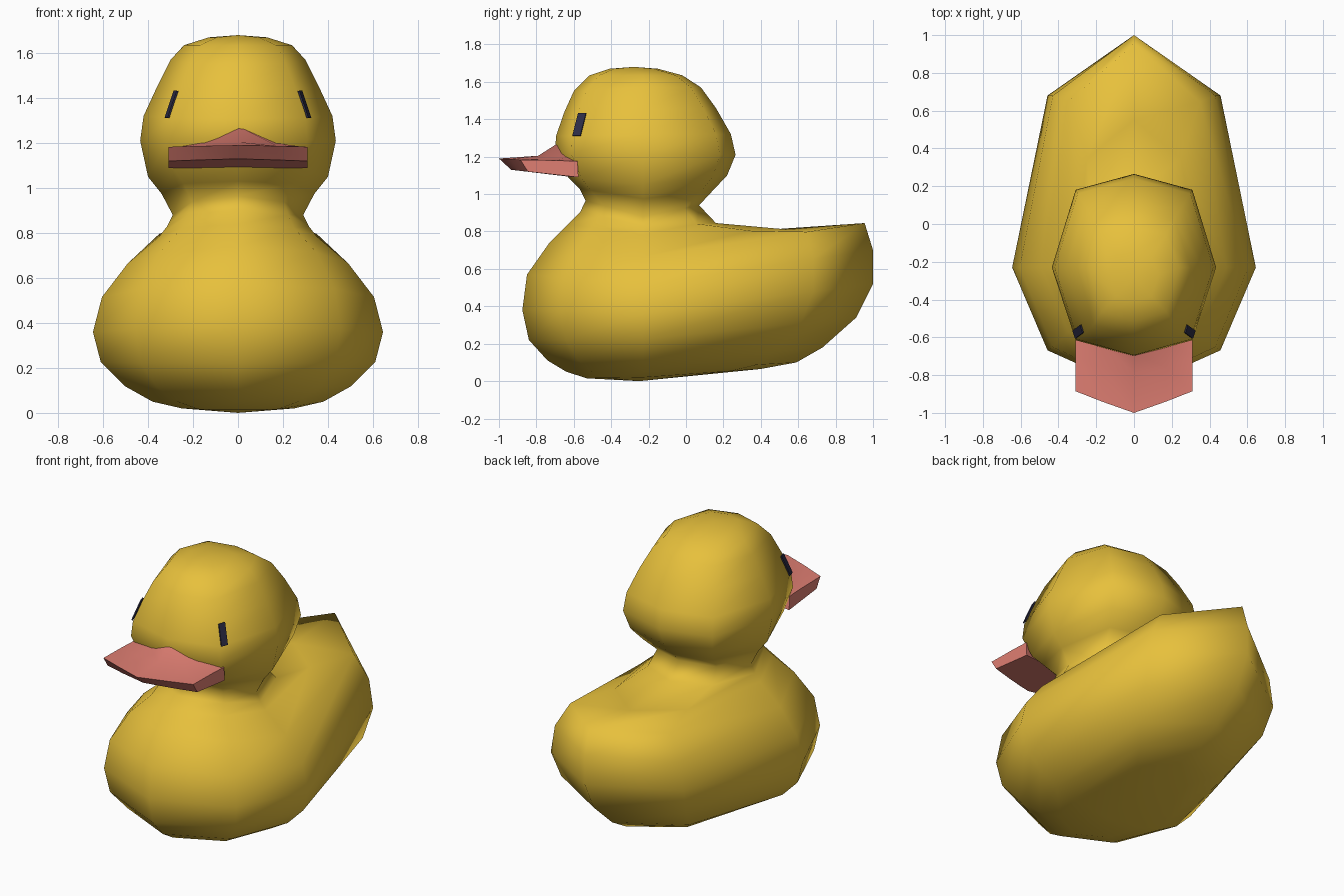
import bpy, bmesh
from mathutils import Vector
from mathutils.bvhtree import BVHTree

if "Cube" in bpy.data.objects:
    bpy.data.objects.remove(bpy.data.objects["Cube"])


def material(name, rgb):
    m = bpy.data.materials.new(name)
    m.diffuse_color = (*rgb, 1)
    m.use_nodes = True
    m.node_tree.nodes["Principled BSDF"].inputs["Base Color"].default_value = m.diffuse_color
    return m


YELLOW = material("warm yellow", (0.80, 0.53, 0.045))
CORAL = material("coral pink", (0.74, 0.21, 0.17))
NAVY = material("dark navy", (0.025, 0.025, 0.06))


def finish(bm, name, mat, smooth_angle=None):
    bmesh.ops.recalc_face_normals(bm, faces=bm.faces)
    for f in bm.faces:
        f.smooth = smooth_angle is not None
    mesh = bpy.data.meshes.new(name)
    bm.to_mesh(mesh)
    if smooth_angle is not None:
        mesh.set_sharp_from_angle(angle=smooth_angle)
    ob = bpy.data.objects.new(name, mesh)
    bpy.context.collection.objects.link(ob)
    mesh.materials.append(mat)
    return ob


def loft(bm, sections):
    """Bridge closed loops of equal length; returns the vertex loops."""
    loops = [[bm.verts.new(p) for p in s] for s in sections]
    for a, b in zip(loops, loops[1:]):
        for i in range(len(a)):
            j = (i + 1) % len(a)
            bm.faces.new((a[i], a[j], b[j], b[i]))
    return loops


def fan(bm, loop, tip):
    v = bm.verts.new(tip)
    for i in range(len(loop)):
        bm.faces.new((loop[i], loop[(i + 1) % len(loop)], v))


def ring(half_width, side_z, fy, fz, by, bz, kf, kb, side_y=-0.23):
    """Eight-sided bent ring through front, side and back points."""
    front, side, back = Vector((0, fy, fz)), Vector((half_width, side_y, side_z)), Vector((0, by, bz))
    d1, d2 = side.lerp(front, kf), side.lerp(back, kb)
    d1.x = d2.x = half_width * 0.71
    mirror = [Vector((-p.x, p.y, p.z)) for p in (d2, side, d1)]
    return [front, d1, side, d2, back] + mirror


# Body and head: one smooth skin over stacked rings
# (half width, side z, front y, front z, back y, back z)
torso = [
    (0.25, 0.02, -0.53, 0.015, 0.40, 0.065),
    (0.38, 0.05, -0.64, 0.05, 0.59, 0.10),
    (0.505, 0.12, -0.74, 0.11, 0.73, 0.18),
    (0.61, 0.225, -0.84, 0.22, 0.91, 0.34),
    (0.645, 0.36, -0.875, 0.38, 1.00, 0.52),
    (0.605, 0.515, -0.85, 0.57, 1.00, 0.70),
    (0.49, 0.665, -0.73, 0.74, 0.955, 0.845),
    (0.35, 0.785, -0.63, 0.84, 0.55, 0.81),
    (0.315, 0.83, -0.565, 0.905, 0.16, 0.845),
    (0.29, 0.88, -0.537, 0.965, 0.07, 0.94),
]
head = [
    (0.34, 0.975, -0.57, 1.03, 0.14, 1.015),
    (0.40, 1.05, -0.63, 1.09, 0.22, 1.10),
    (0.435, 1.21, -0.70, 1.22, 0.265, 1.21),
    (0.42, 1.32, -0.695, 1.31, 0.24, 1.32),
    (0.36, 1.45, -0.65, 1.44, 0.16, 1.46),
    (0.30, 1.57, -0.60, 1.55, 0.08, 1.57),
    (0.24, 1.635, -0.515, 1.635, -0.02, 1.635),
    (0.13, 1.67, -0.41, 1.67, -0.15, 1.67, -0.27),
]
bm = bmesh.new()
rings = [ring(*r[:6], 0.68, 0.74) for r in torso]
rings += [ring(*r[:6], 0.82, 0.83, *r[6:]) for r in head]
loops = loft(bm, rings)
fan(bm, loops[0], (0, -0.25, 0.0))
fan(bm, loops[-1], (0, -0.28, 1.68))
finish(bm, "body_and_head", YELLOW, 3.1)
surface = BVHTree.FromBMesh(bm)
bm.free()

# Beak: cross-sections running from one side to the other
# (back top, mid top, front top, front bottom, back bottom) as (y, z)
centre = [(-0.68, 1.275), (-0.79, 1.205), (-1.0, 1.19), (-0.935, 1.13), (-0.60, 1.09)]
middle = [(-0.63, 1.20), (-0.76, 1.19), (-0.94, 1.187), (-0.89, 1.125), (-0.59, 1.09)]
edge = [(-0.58, 1.175), (-0.70, 1.18), (-0.885, 1.183), (-0.845, 1.12), (-0.575, 1.09)]
bm = bmesh.new()
loops = loft(bm, [[(x, y, z) for y, z in s] for x, s in
                  ((-0.31, edge), (-0.17, middle), (0, centre), (0.17, middle), (0.31, edge))])
bm.faces.new(loops[0])
bm.faces.new(loops[-1])
finish(bm, "beak", CORAL, 0.7)
bm.free()

# Eyes: thin slanted plates laid on the head surface
for side, name in ((1, "right_eye"), (-1, "left_eye")):
    bm = bmesh.new()
    rows = []
    for i in range(4):
        t = i / 3
        row = []
        for j in range(4):
            y = -0.603 + 0.03 * t + 0.042 * j / 3
            origin = Vector((side * 2, y, 1.31 + 0.12 * t))
            hit, normal, _, _ = surface.ray_cast(origin, Vector((-side, 0, 0)))
            row.append(bm.verts.new(hit + Vector((side * 0.008, -0.003, 0.002))))
        rows.append(row)
    for a, b in zip(rows, rows[1:]):
        for j in range(3):
            quad = (a[j], a[j + 1], b[j + 1], b[j])
            bm.faces.new(quad if side > 0 else quad[::-1])
    eye = finish(bm, name, NAVY)
    bm.free()
    solid = eye.modifiers.new("thickness", 'SOLIDIFY')
    solid.thickness = 0.008
    solid.offset = 0
